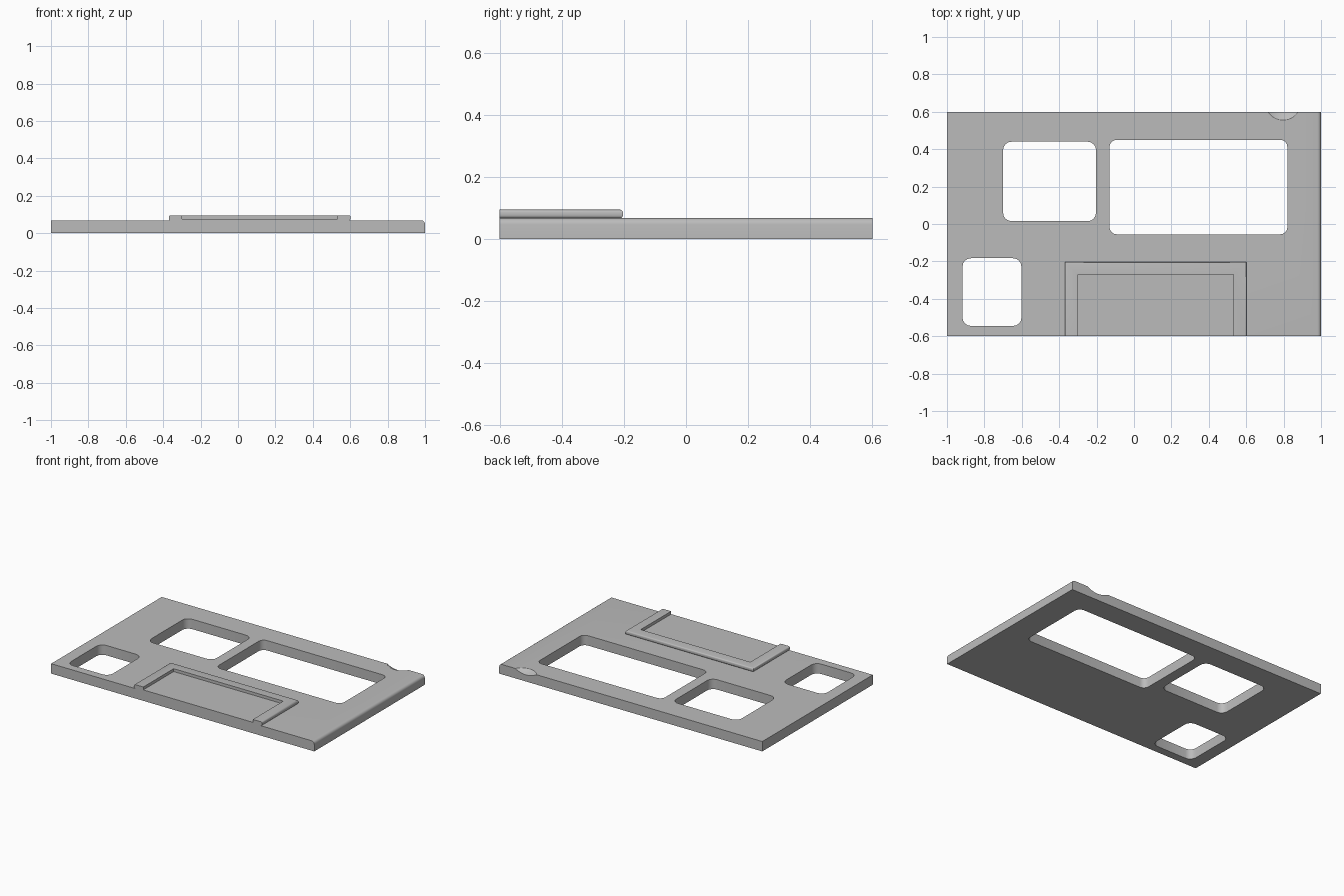
import bpy
import bmesh
import math
from mathutils import Matrix, Vector

cube = bpy.data.objects.get("Cube")
if cube:
    bpy.data.objects.remove(cube, do_unlink=True)

W, D, T = 1.0, 0.6, 0.068      # half width, half depth, slab thickness
RIM_TOP, FLOOR = 0.095, 0.075  # raised frame top and its recessed floor

grey = bpy.data.materials.new("plain grey")
grey.use_nodes = True
grey.diffuse_color = (0.5, 0.5, 0.5, 1)
grey.node_tree.nodes["Principled BSDF"].inputs["Base Color"].default_value = (0.5, 0.5, 0.5, 1)


def make_object(name, bm):
    bmesh.ops.recalc_face_normals(bm, faces=bm.faces[:])
    mesh = bpy.data.meshes.new(name)
    bm.to_mesh(mesh)
    bm.free()
    mesh.materials.append(grey)
    obj = bpy.data.objects.new(name, mesh)
    bpy.context.collection.objects.link(obj)
    return obj


def prism(name, outline, sweep):
    """Extrude a flat outline of 3D points along a vector."""
    bm = bmesh.new()
    face = bm.faces.new([bm.verts.new(p) for p in outline])
    new = bmesh.ops.extrude_face_region(bm, geom=[face])["geom"]
    verts = [v for v in new if isinstance(v, bmesh.types.BMVert)]
    bmesh.ops.translate(bm, verts=verts, vec=sweep)
    return make_object(name, bm)


def arc(cx, cy, r, start, steps=4):
    """Points of a quarter circle."""
    angles = [start + math.pi / 2 * i / steps for i in range(steps + 1)]
    return [(cx + r * math.cos(a), cy + r * math.sin(a)) for a in angles]


def rounded_window(name, x0, x1, y0, y1, r):
    corners = [(x1 - r, y1 - r), (x0 + r, y1 - r), (x0 + r, y0 + r), (x1 - r, y0 + r)]
    points = []
    for i, (cx, cy) in enumerate(corners):
        points += arc(cx, cy, r, i * math.pi / 2)
    return prism(name, [(x, y, -0.1) for x, y in points], Vector((0, 0, 0.3)))


def box_mesh(x0, x1, y0, y1, z0, z1):
    bm = bmesh.new()
    centre = Matrix.Translation(((x0 + x1) / 2, (y0 + y1) / 2, (z0 + z1) / 2))
    scale = Matrix.Diagonal((x1 - x0, y1 - y0, z1 - z0, 1))
    bmesh.ops.create_cube(bm, size=1, matrix=centre @ scale)
    return bm


def cut(target, cutter):
    """Subtract the cutter, then discard it."""
    cutter.hide_render = True
    mod = target.modifiers.new("cut", "BOOLEAN")
    mod.operation = "DIFFERENCE"
    mod.solver = "EXACT"
    mod.object = cutter
    bpy.context.view_layer.objects.active = target
    bpy.ops.object.modifier_apply(modifier=mod.name)
    bpy.data.objects.remove(cutter, do_unlink=True)


# Slab with one rounded upper side edge
edge_r = 0.02
profile = [(-W, 0), (W, 0)] + arc(W - edge_r, T - edge_r, edge_r, 0) + [(-W, T)]
slab = prism("slab", [(x, -D, z) for x, z in profile], Vector((0, 2 * D, 0)))

# Three rounded windows through the slab
windows = [
    (-0.70, -0.203, 0.015, 0.44, 0.045),
    (-0.131, 0.82, -0.055, 0.45, 0.038),
    (-0.917, -0.602, -0.545, -0.183, 0.045),
]
for i, size in enumerate(windows):
    cut(slab, rounded_window("window_cutter_%d" % i, *size))

# Shallow thumb dip at the back edge
bm = bmesh.new()
bmesh.ops.create_uvsphere(bm, u_segments=64, v_segments=48, radius=0.165,
                          matrix=Matrix.Translation((0.797, 0.652, T + 0.134)))
cut(slab, make_object("dip_cutter", bm))

# Raised frame, rounded on its outer sides and open at the front
bm = box_mesh(-0.37, 0.602, -D, -0.203, T, RIM_TOP)
rims = [e for e in bm.edges
        if abs(e.verts[0].co.z - e.verts[1].co.z) < 1e-4
        and not all(v.co.y < -D + 1e-4 for v in e.verts)]
bmesh.ops.bevel(bm, geom=rims, offset=0.009, segments=3, profile=0.5, affect="EDGES")
frame = make_object("raised_frame", bm)
cut(frame, make_object("pocket_cutter", box_mesh(-0.30, 0.533, -0.8, -0.27, FLOOR, 0.2)))

# Smooth shading with sharp edges kept
bpy.ops.object.select_all(action="DESELECT")
for obj in (slab, frame):
    obj.select_set(True)
bpy.context.view_layer.objects.active = slab
bpy.ops.object.shade_smooth_by_angle(angle=math.radians(32))
